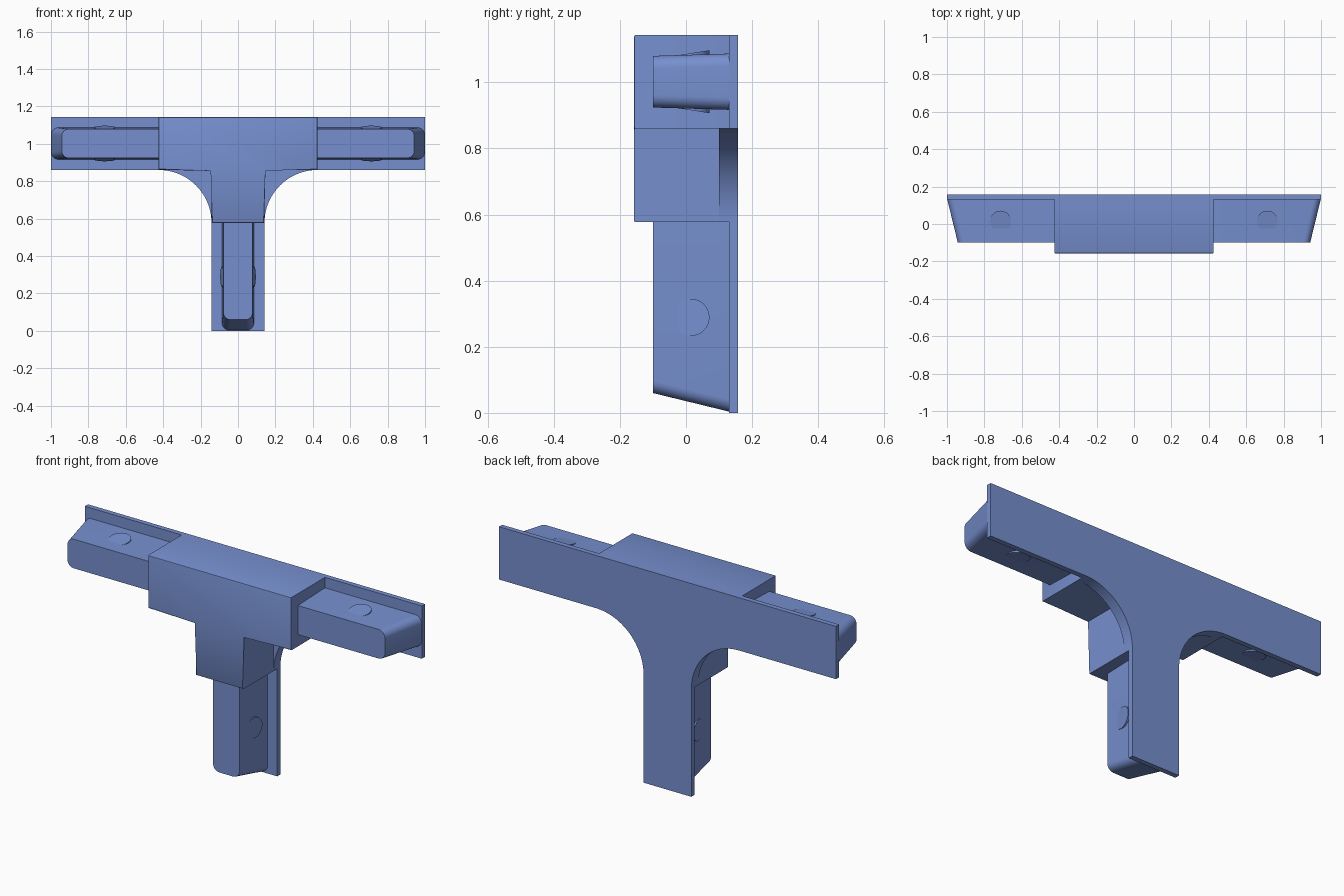
import bpy, bmesh, math
from mathutils import Matrix

if "Cube" in bpy.data.objects:
    bpy.data.objects.remove(bpy.data.objects["Cube"])

blue = bpy.data.materials.new("blue")
blue.diffuse_color = (0.18, 0.275, 0.62, 1)
blue.use_nodes = True
blue.node_tree.nodes["Principled BSDF"].inputs["Base Color"].default_value = blue.diffuse_color

CZ = 1.002            # height of the crossbar centre line
H = 0.1415            # half width of the housing and the plate
R = 0.425             # reach of the housing from the centre


def loft(name, ring_a, ring_b, mat=None, bevel_y=None):
    """Closed solid between two matching rings of 3D points."""
    bm = bmesh.new()
    a = [bm.verts.new(p) for p in ring_a]
    b = [bm.verts.new(p) for p in ring_b]
    n = len(a)
    bm.faces.new(a)
    bm.faces.new(b[::-1])
    for i in range(n):
        bm.faces.new((a[i], b[i], b[(i + 1) % n], a[(i + 1) % n]))
    if bevel_y is not None:
        edges = [e for e in bm.edges if all(abs(v.co.y - bevel_y) < 1e-4 for v in e.verts)]
        bmesh.ops.bevel(bm, geom=edges, offset=0.005, segments=2, affect='EDGES', profile=0.5)
    if mat:
        bm.transform(mat)
    bmesh.ops.recalc_face_normals(bm, faces=bm.faces)
    me = bpy.data.meshes.new(name)
    bm.to_mesh(me)
    bm.free()
    me.materials.append(blue)
    ob = bpy.data.objects.new(name, me)
    bpy.context.collection.objects.link(ob)
    bpy.context.view_layer.objects.active = ob
    ob.select_set(True)
    bpy.ops.object.shade_smooth_by_angle(angle=math.radians(30))
    ob.select_set(False)
    return ob


def extrude(name, pts, y0, y1, **kw):
    return loft(name, [(x, y0, z) for x, z in pts], [(x, y1, z) for x, z in pts], **kw)


def tee(reach, bottom, filleted):
    """T outline, mirrored in x, optionally with concave inner corners."""
    top, under = CZ + H, CZ - H
    half = [(reach, top), (reach, under)]
    if filleted:
        r = R - H
        for i in range(25):
            t = math.pi / 2 * (1 + i / 24)
            p = (R + r * math.cos(t), under - r + r * math.sin(t))
            if math.dist(p, half[-1]) > 1e-4:
                half.append(p)
    else:
        half.append((H, under))
    if abs(half[-1][1] - bottom) > 1e-3:
        half.append((H, bottom))
    return half + [(-x, z) for x, z in reversed(half)]


# Back plate, filleted web behind the housing, and the housing itself
extrude("back_plate", tee(1.0, 0.0, True), 0.13, 0.157)
extrude("corner_web", tee(R, CZ - R, True), 0.10, 0.13)
extrude("housing", tee(R, CZ - R, False), -0.157, 0.10, bevel_y=-0.157)


def arm_ring(end, half, y, r=0.038):
    """Arm outline along +x with two rounded outer corners."""
    pts = [(R - 0.03, y, -half)]
    for sx in (-1, 1):
        for i in range(9):
            t = math.pi / 2 * i / 8 + (-math.pi / 2 if sx < 0 else 0)
            pts.append((end - r + r * math.cos(t), y, sx * (half - r) + r * math.sin(t)))
    return pts + [(R - 0.03, y, half)]


# Three tapered connector arms, each with a pair of snap bumps
for name, angle in (("right", 0), ("stem", 90), ("left", 180)):
    place = Matrix.Translation((0, 0, CZ)) @ Matrix.Rotation(math.radians(angle), 4, 'Y')
    loft(name + "_arm", arm_ring(0.942, 0.078, -0.10), arm_ring(0.998, 0.085, 0.13), mat=place)
    for side, s in (("upper", 1), ("lower", -1)):
        circle = [(0.713 + 0.056 * math.cos(math.tau * i / 32),
                   0.015 + 0.056 * math.sin(math.tau * i / 32)) for i in range(32)]
        loft(f"{name}_{side}_bump",
             [(u, y, s * 0.06) for u, y in circle],
             [(u, y, s * (0.080 + (y + 0.025) * 0.158)) for u, y in circle], mat=place)
